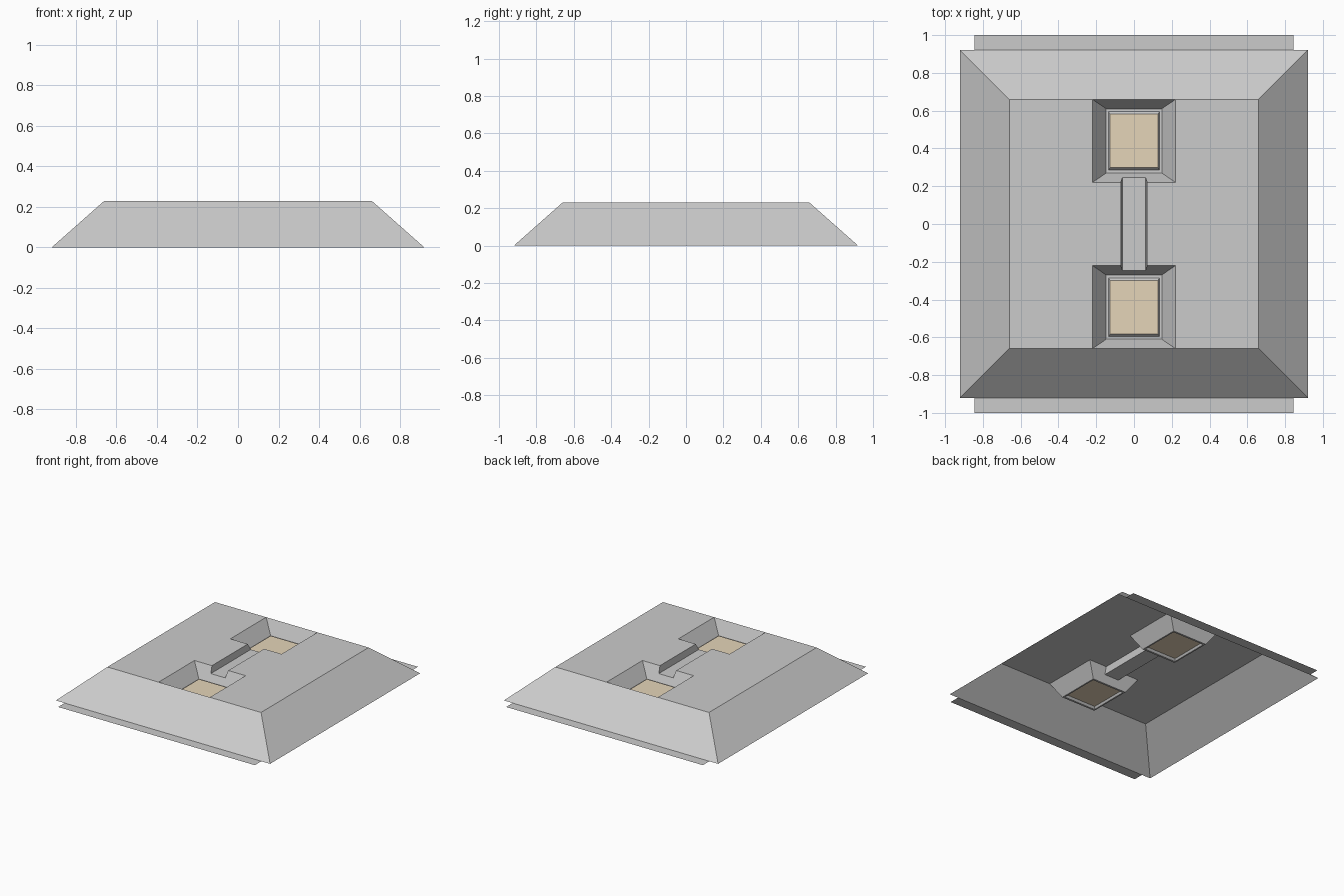
import bpy, bmesh

if "Cube" in bpy.data.objects:
    bpy.data.objects.remove(bpy.data.objects["Cube"])

TOP, GROOVE, FLOOR, PLATE = 0.23, 0.18, 0.125, 0.14
YC = 0.44  # pocket centre along y


def make(name, polys, color=None):
    """Sheet object from polygons; every face is turned to look upward."""
    bm = bmesh.new()
    for p in polys:
        bm.faces.new([bm.verts.new(v) for v in p])
    bmesh.ops.remove_doubles(bm, verts=bm.verts, dist=1e-4)
    bm.normal_update()
    for f in bm.faces:
        if f.normal.z < 0:
            f.normal_flip()
    me = bpy.data.meshes.new(name)
    bm.to_mesh(me)
    bm.free()
    ob = bpy.data.objects.new(name, me)
    bpy.context.collection.objects.link(ob)
    if color:
        mat = bpy.data.materials.new(name)
        mat.diffuse_color = color
        mat.use_nodes = True
        mat.node_tree.nodes["Principled BSDF"].inputs["Base Color"].default_value = mat.diffuse_color
        me.materials.append(mat)
    return ob


def rect(hx, hy, z, yc=0.0):
    return [(-hx, yc - hy, z), (hx, yc - hy, z), (hx, yc + hy, z), (-hx, yc + hy, z)]


def ring(a, b):
    return [[a[i], a[(i + 1) % 4], b[(i + 1) % 4], b[i]] for i in range(4)]


def flip_y(polys):
    return [[(x, -y, z) for x, y, z in p] for p in polys]


# Sloped sides of the open-bottomed base
make("base_slopes", ring(rect(0.92, 0.92, 0), rect(0.66, 0.66, TOP)))

# Flat top: one notched outline per half
half = [(0.66, -0.66), (0.66, 0.66), (0.22, 0.66), (0.22, 0.22), (0.07, 0.22),
        (0.07, -0.22), (0.22, -0.22), (0.22, -0.66)]
make("base_top", [[(s * x, y, TOP) for x, y in half] for s in (1, -1)])

# Groove joining the pockets
groove = [[(-0.062, -0.245, GROOVE), (0.062, -0.245, GROOVE),
           (0.062, 0.245, GROOVE), (-0.062, 0.245, GROOVE)]]
for s in (1, -1):
    groove.append([(s * 0.07, -0.22, TOP), (s * 0.07, 0.22, TOP),
                   (s * 0.062, 0.245, GROOVE), (s * 0.062, -0.245, GROOVE)])
make("groove", groove)

# Pocket: sloped walls, narrow floor rim, raised bevel around the plate
mouth = rect(0.22, 0.22, TOP, YC)
floor = rect(0.147, 0.17, FLOOR, YC)
foot = rect(0.136, 0.155, FLOOR, YC)
plate = rect(0.127, 0.142, PLATE, YC)
walls = ring(mouth, floor)
walls[0] = [mouth[0], (-0.07, 0.22, TOP), (-0.062, 0.245, GROOVE),
            (0.062, 0.245, GROOVE), (0.07, 0.22, TOP), mouth[1], floor[1], floor[0]]
pocket = walls + ring(floor, foot) + ring(foot, plate)
flap = [[(-0.845, 0.92, 0), (0.845, 0.92, 0), (0.845, 1, 0), (-0.845, 1, 0)]]

for side, f in (("back", lambda p: p), ("front", flip_y)):
    make(side + "_pocket", f(pocket))
    make(side + "_plate", f([plate]), (0.78, 0.66, 0.48, 1))
    make(side + "_flap", f(flap))
